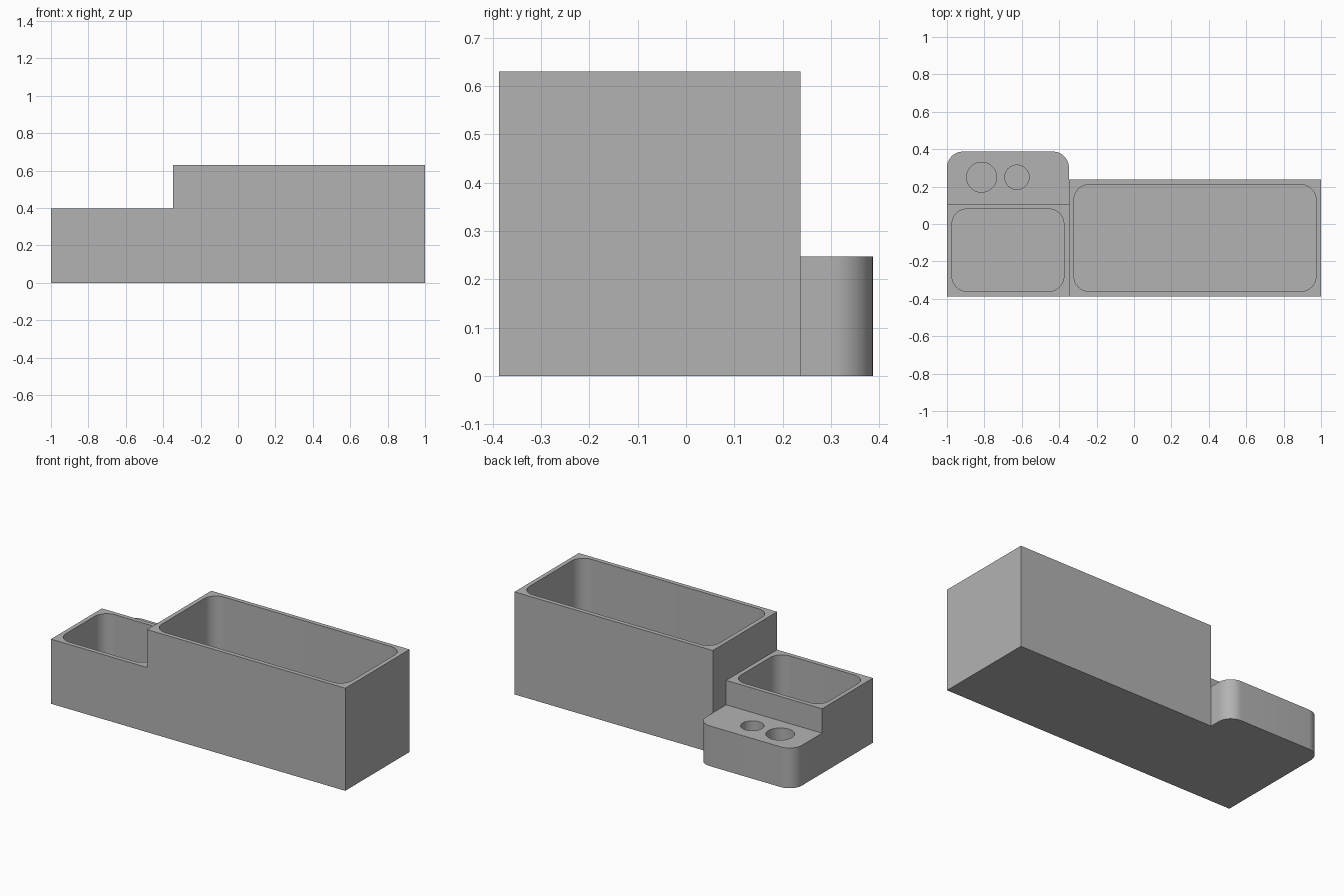
import bpy, bmesh, math

if "Cube" in bpy.data.objects:
    bpy.data.objects.remove(bpy.data.objects["Cube"])

WALL = 0.027
GREY = bpy.data.materials.new("plain grey")
GREY.diffuse_color = (0.45, 0.45, 0.45, 1)
GREY.use_nodes = True
GREY.node_tree.nodes["Principled BSDF"].inputs["Base Color"].default_value = GREY.diffuse_color


def prism(name, x, y, z, radii=(0, 0, 0, 0), steps=12):
    """Upright block; radii round the back-right, back-left, front-left, front-right corners."""
    outline = []
    corners = [(x[1], y[1], -1, -1), (x[0], y[1], 1, -1), (x[0], y[0], 1, 1), (x[1], y[0], -1, 1)]
    for k, ((cx, cy, sx, sy), r) in enumerate(zip(corners, radii)):
        for i in range(steps + 1 if r else 1):
            a = math.pi / 2 * (k + i / steps)
            outline.append((cx + r * (sx + math.cos(a)), cy + r * (sy + math.sin(a))) if r else (cx, cy))
    bm = bmesh.new()
    base = bm.faces.new([bm.verts.new((px, py, z[0])) for px, py in outline])
    top = bmesh.ops.extrude_face_region(bm, geom=[base])["geom"]
    bmesh.ops.translate(bm, vec=(0, 0, z[1] - z[0]), verts=[v for v in top if isinstance(v, bmesh.types.BMVert)])
    bmesh.ops.remove_doubles(bm, verts=bm.verts, dist=1e-5)
    bmesh.ops.recalc_face_normals(bm, faces=bm.faces)
    mesh = bpy.data.meshes.new(name)
    bm.to_mesh(mesh)
    bm.free()
    mesh.materials.append(GREY)
    obj = bpy.data.objects.new(name, mesh)
    bpy.context.collection.objects.link(obj)
    return obj


def combine(body, other, operation):
    """Apply a boolean and discard the helper."""
    mod = body.modifiers.new(operation, "BOOLEAN")
    mod.object, mod.operation, mod.solver = other, operation, "EXACT"
    bpy.context.view_layer.objects.active = body
    bpy.ops.object.modifier_apply(modifier=mod.name)
    bpy.data.objects.remove(other)


def cavity(x, y, z_top):
    return prism("cavity", x, y, (WALL, z_top + 0.1), (0.08,) * 4)


def round_hole(x, y, r, z_top):
    return prism("round_hole", (x - r, x + r), (y - r, y + r), (WALL, z_top), (r,) * 4)


# Outer solid: large bin, small bin, low holder with rounded back corners
FRONT, BACK, MID, SPLIT = -0.387, 0.387, 0.107, -0.348
body = prism("desk_organizer", (SPLIT, 1), (FRONT, 0.237), (0, 0.63))
left = prism("low_holder", (-1, SPLIT), (FRONT, BACK), (0, 0.247), (0.085, 0.085, 0, 0))
combine(left, prism("small_bin", (-1, SPLIT), (FRONT, MID), (0, 0.397)), "UNION")
combine(body, left, "UNION")

# Bin cavities and the two round holes
combine(body, cavity((SPLIT + WALL, 1 - WALL), (FRONT + WALL, 0.237 - WALL), 0.63), "DIFFERENCE")
combine(body, cavity((-1 + WALL, SPLIT - WALL), (FRONT + WALL, MID - WALL), 0.397), "DIFFERENCE")
combine(body, round_hole(-0.815, 0.25, 0.08, 0.35), "DIFFERENCE")
combine(body, round_hole(-0.626, 0.25, 0.065, 0.35), "DIFFERENCE")

# Merge coplanar pieces, then smooth only the curved corners
bm = bmesh.new()
bm.from_mesh(body.data)
bmesh.ops.remove_doubles(bm, verts=bm.verts, dist=1e-5)
bmesh.ops.dissolve_limit(bm, angle_limit=0.01, verts=bm.verts, edges=bm.edges)
bm.to_mesh(body.data)
bm.free()
body.select_set(True)
bpy.context.view_layer.objects.active = body
bpy.ops.object.shade_smooth_by_angle(angle=math.radians(30))
